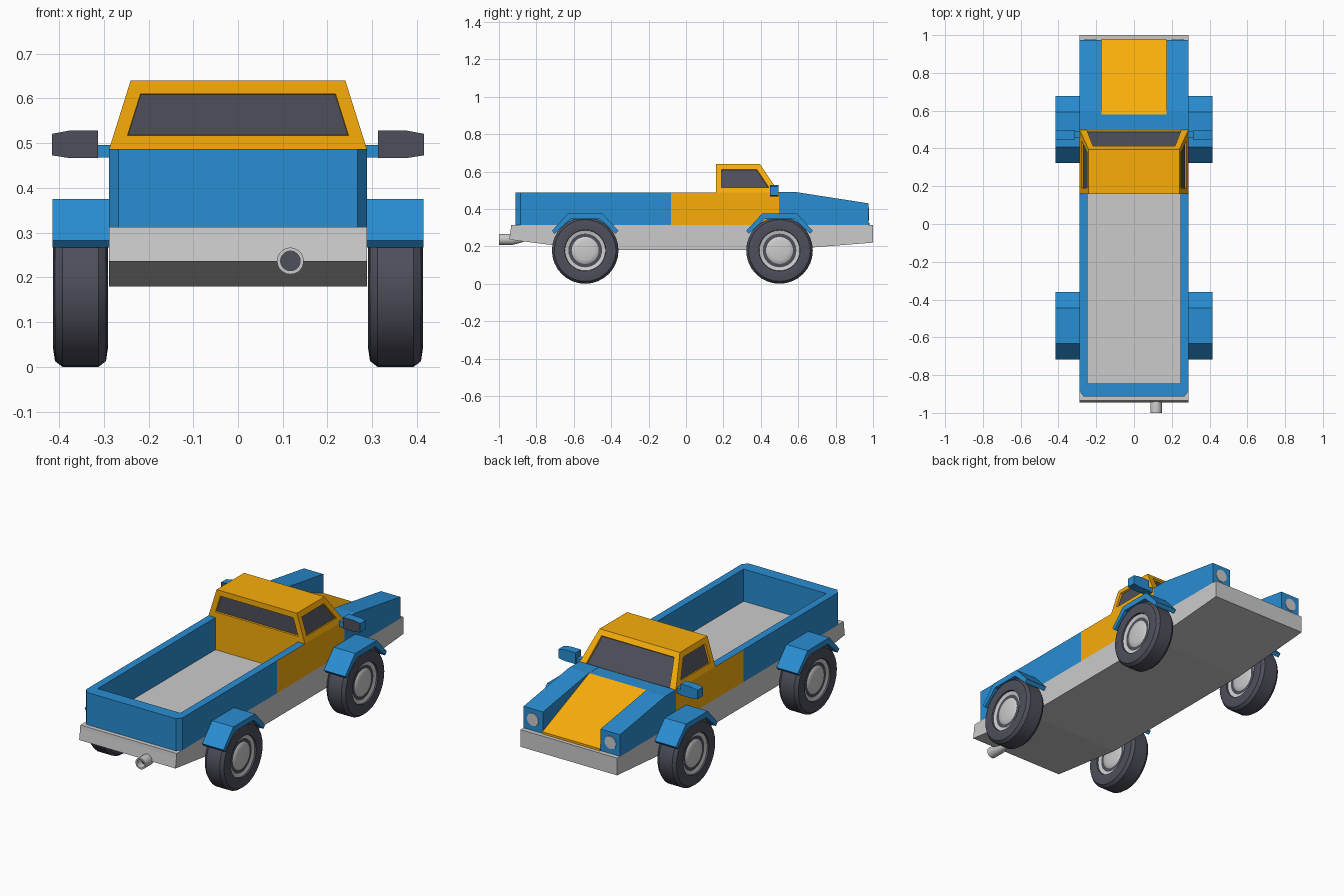
import bpy, bmesh
from math import sin, cos, pi, radians

if "Cube" in bpy.data.objects:
    bpy.data.objects.remove(bpy.data.objects["Cube"])


def material(name, rgb):
    m = bpy.data.materials.new(name)
    m.diffuse_color = (*rgb, 1)
    m.use_nodes = True
    m.node_tree.nodes["Principled BSDF"].inputs["Base Color"].default_value = m.diffuse_color
    return m


BLUE = material("blue_paint", (0.022, 0.27, 0.65))
YELLOW = material("yellow_paint", (0.95, 0.42, 0.003))
DARK = material("dark_rubber_glass", (0.075, 0.078, 0.105))


def finish(name, bm, mats, paint=None):
    """Turn a bmesh into an object; paint(normal, centre) picks the second material."""
    bmesh.ops.recalc_face_normals(bm, faces=bm.faces)
    bm.normal_update()
    if paint:
        for f in bm.faces:
            if paint(f.normal, f.calc_center_median()):
                f.material_index = 1
    me = bpy.data.meshes.new(name)
    bm.to_mesh(me)
    bm.free()
    for m in mats:
        me.materials.append(m)
    ob = bpy.data.objects.new(name, me)
    bpy.context.collection.objects.link(ob)
    return ob


def prism(name, axis, pts, a, b, mats=(), paint=None):
    """Extrude a 2D outline along an axis from a to b."""
    place = {"x": lambda p, t: (t, p[0], p[1]),
             "y": lambda p, t: (p[0], t, p[1]),
             "z": lambda p, t: (p[0], p[1], t)}[axis]
    bm = bmesh.new()
    lo = [bm.verts.new(place(p, a)) for p in pts]
    hi = [bm.verts.new(place(p, b)) for p in pts]
    bm.faces.new(lo)
    bm.faces.new(hi[::-1])
    n = len(pts)
    for i in range(n):
        j = (i + 1) % n
        bm.faces.new((lo[i], lo[j], hi[j], hi[i]))
    return finish(name, bm, mats, paint)


def lathe(name, axis, profile, centre, mats=(), segs=32, paint=None):
    """Revolve (along, radius) points about the x or y axis; ends are capped."""
    cx, cy, cz = centre
    bm = bmesh.new()
    rings = []
    for t, r in profile:
        ring = []
        for i in range(segs):
            u, v = r * cos(2 * pi * i / segs), r * sin(2 * pi * i / segs)
            co = (cx + t, cy + u, cz + v) if axis == "x" else (cx + u, cy + t, cz + v)
            ring.append(bm.verts.new(co))
        rings.append(ring)
    for p, q in zip(rings, rings[1:]):
        for i in range(segs):
            j = (i + 1) % segs
            bm.faces.new((p[i], p[j], q[j], q[i]))
    bm.faces.new(rings[0])
    bm.faces.new(rings[-1])
    ob = finish(name, bm, mats, paint)
    bpy.ops.object.select_all(action="DESELECT")
    ob.select_set(True)
    bpy.context.view_layer.objects.active = ob
    bpy.ops.object.shade_smooth_by_angle(angle=radians(25))
    return ob


# Chassis slab with raised ends; its top is also the bed floor
prism("chassis", "x", [(-0.935, 0.313), (-0.937, 0.293), (-0.945, 0.236), (-0.5, 0.18),
                       (0.5, 0.18), (1.0, 0.22), (1.0, 0.313)], -0.288, 0.288)

# Bed walls: a U from above, outer skin next to the cab painted yellow
half = [(0.267, -0.912), (0.288, -0.885), (0.288, -0.08), (0.288, 0.16),
        (0.247, 0.16), (0.247, -0.845)]
prism("bed_walls", "z", half + [(-x, y) for x, y in reversed(half)], 0.312, 0.487,
      (BLUE, YELLOW), lambda n, c: abs(n.x) > 0.9 and abs(c.x) > 0.28 and c.y > -0.08)


# Cab: stacked rectangles, with recessed window panes in the upper faces
def build_cab():
    bm = bmesh.new()
    layers = []
    for w, back, front, z in [(0.288, 0.16, 0.498, 0.312), (0.288, 0.16, 0.498, 0.487),
                              (0.24, 0.16, 0.395, 0.64)]:
        layers.append([bm.verts.new((x, y, z)) for x, y in
                       [(-w, back), (w, back), (w, front), (-w, front)]])
    bm.faces.new(layers[0])
    bm.faces.new(layers[-1])
    for lo, hi in zip(layers, layers[1:]):
        windows = [bm.faces.new((lo[i], lo[(i + 1) % 4], hi[(i + 1) % 4], hi[i]))
                   for i in range(4)]
    bmesh.ops.recalc_face_normals(bm, faces=bm.faces)
    bmesh.ops.inset_individual(bm, faces=windows, thickness=0.03, use_even_offset=True)
    # the windscreen runs right down to the bonnet
    for v in sorted(windows[2].verts, key=lambda v: v.co.z)[:2]:
        v.co.y, v.co.z = 0.4965, 0.4892
    bm.normal_update()
    bmesh.ops.inset_individual(bm, faces=windows, thickness=0.001, depth=-0.01,
                               use_even_offset=True)
    for f in windows:
        f.material_index = 1
    finish("cab", bm, (YELLOW, DARK))


build_cab()

# Bonnet: yellow centre ramp between two blue wings
prism("bonnet", "x", [(0.498, 0.312), (0.498, 0.489), (0.58, 0.489), (0.98, 0.325),
                      (0.98, 0.312)], -0.172, 0.172, (BLUE, YELLOW),
      lambda n, c: c.y > 0.6 and n.z > 0.2 or n.y > 0.95)

# Wheel lathe profiles (along axle, radius), symmetric about the wheel centre
tyre_half = [(0.044, 0.107), (0.058, 0.11), (0.061, 0.138), (0.057, 0.165), (0.04, 0.178)]
tyre = [(-t, r) for t, r in tyre_half] + [(t, r) for t, r in reversed(tyre_half)]
rim_half = [(0.052, 0.05), (0.047, 0.068), (0.042, 0.075), (0.044, 0.09), (0.05, 0.109)]
rim = [(-t, r) for t, r in rim_half] + [(t, r) for t, r in reversed(rim_half)]

# Everything that comes in left and right pairs
for s, side in ((-1, "left"), (1, "right")):
    prism(side + "_wing", "x", [(0.498, 0.312), (0.498, 0.49), (0.59, 0.49), (0.975, 0.43),
                                (0.975, 0.312)], s * 0.172, s * 0.288, (BLUE,))
    lathe(side + "_headlight", "y", [(-0.01, 0.034), (0.003, 0.034)],
          (s * 0.232, 0.975, 0.373), segs=20)

    # Wing mirror: arm, housing with tapered outer end, dark glass facing the tail
    prism(side + "_mirror_arm", "y", [(s * x, z) for x, z in
          [(0.27, 0.468), (0.32, 0.468), (0.32, 0.496), (0.27, 0.496)]], 0.455, 0.49, (BLUE,))
    prism(side + "_mirror", "y", [(s * x, z) for x, z in
          [(0.313, 0.467), (0.378, 0.467), (0.416, 0.473), (0.416, 0.521),
           (0.378, 0.528), (0.313, 0.528)]], 0.448, 0.495, (BLUE, DARK),
          lambda n, c: n.y < -0.9)

    for y, end in ((-0.539, "tail"), (0.5, "nose")):
        centre = (s * 0.352, y, 0.178)
        lathe(f"{side}_{end}_tyre", "x", tyre, centre, (DARK,))
        lathe(f"{side}_{end}_rim", "x", rim, centre)
        # Angular wheel arch
        arch = [(-0.178, 0.283), (-0.093, 0.375), (0.093, 0.375), (0.178, 0.283),
                (0.163, 0.267), (0.08, 0.345), (-0.08, 0.345), (-0.163, 0.267)]
        prism(f"{side}_{end}_arch", "x", [(y + a, z) for a, z in arch],
              s * 0.285, s * 0.415, (BLUE,))

# Exhaust pipe with a dark hollow end
lathe("exhaust", "y", [(0.13, 0.014), (0.1, 0.022), (0.07, 0.03), (0, 0.03), (0, 0.022),
                       (0.04, 0.022)], (0.117, -1.0, 0.237), (None, DARK), 20,
      lambda n, c: -0.97 < c.y < -0.955 and n.y < -0.9)
